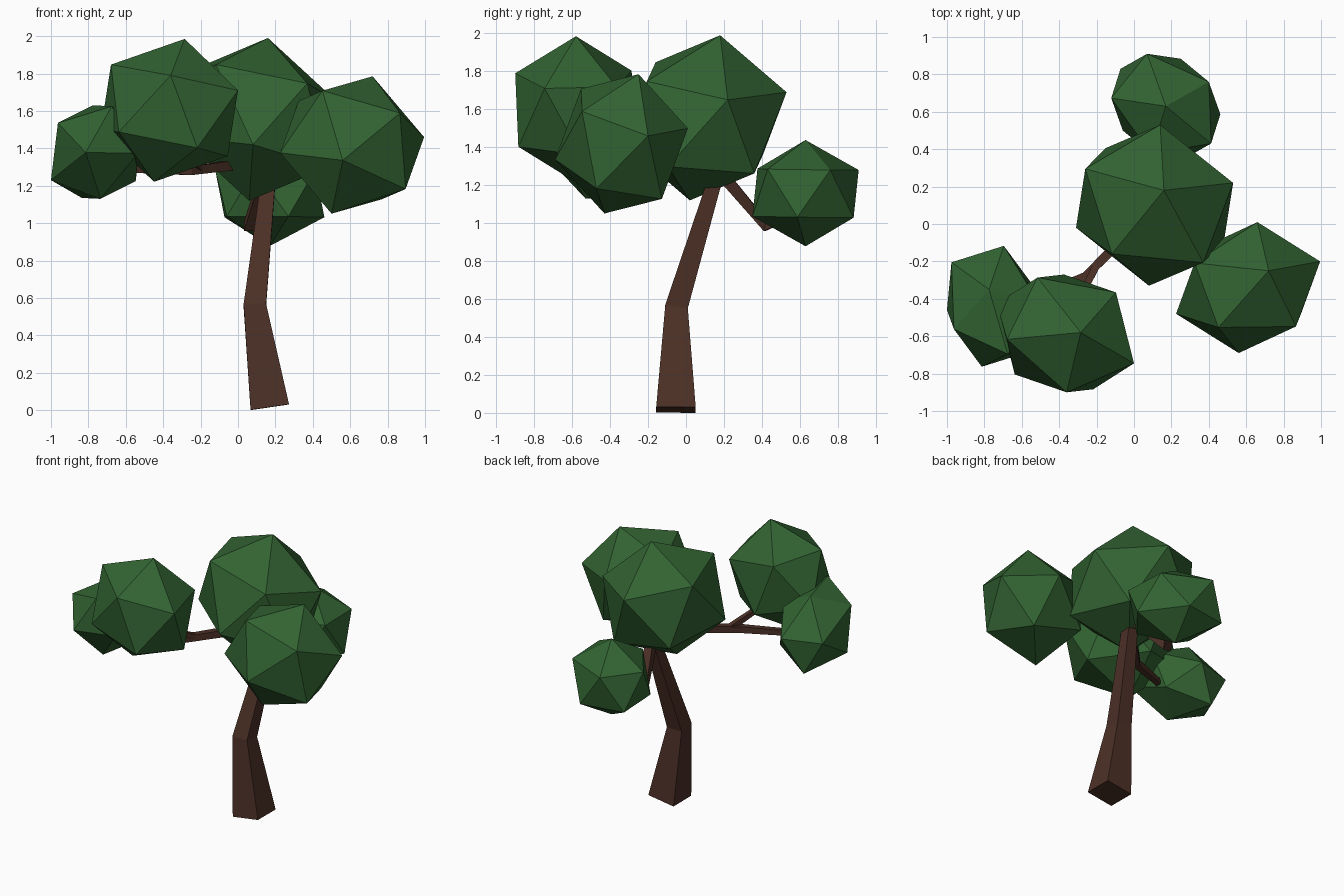
import bpy
import bmesh
from mathutils import Vector, Matrix

if "Cube" in bpy.data.objects:
    bpy.data.objects.remove(bpy.data.objects["Cube"])


def material(name, color):
    m = bpy.data.materials.new(name)
    m.diffuse_color = (*color, 1.0)
    m.use_nodes = True
    m.node_tree.nodes["Principled BSDF"].inputs["Base Color"].default_value = m.diffuse_color
    return m


green = material("leaf_green", (0.032, 0.125, 0.032))
brown = material("bark_brown", (0.072, 0.030, 0.020))


def add_object(name, bm, mat):
    bmesh.ops.recalc_face_normals(bm, faces=bm.faces[:])
    mesh = bpy.data.meshes.new(name)
    bm.to_mesh(mesh)
    bm.free()
    mesh.materials.append(mat)
    obj = bpy.data.objects.new(name, mesh)
    bpy.context.collection.objects.link(obj)
    return obj


def columns(a, b, c):
    return Matrix((a, b, c)).transposed()


def leaf_clump(name, center, a, b, c):
    """Icosahedron stretched so that one of its faces has corners a, b, c (from the center)."""
    bm = bmesh.new()
    bmesh.ops.create_icosphere(bm, subdivisions=1, radius=1.0)
    bm.faces.ensure_lookup_table()
    corner = [v.co.copy() for v in bm.faces[0].verts]
    fit = columns(a, b, c) @ columns(*corner).inverted()
    for v in bm.verts:
        v.co = fit @ v.co + Vector(center)
    return add_object(name, bm, green)


def limb(name, points, ref):
    """Square-section limb through (x, y, z, half_width) points."""
    bm = bmesh.new()
    pos = [Vector(p[:3]) for p in points]
    rings = []
    for i, p in enumerate(points):
        t = Vector()
        if i > 0:
            t += (pos[i] - pos[i - 1]).normalized()
        if i < len(pos) - 1:
            t += (pos[i + 1] - pos[i]).normalized()
        t.normalize()
        u = Vector(ref)
        u = (u - t * u.dot(t)).normalized()
        w = t.cross(u)
        rings.append([bm.verts.new(pos[i] + p[3] * (u * su + w * sw))
                      for su, sw in ((-1, -1), (1, -1), (1, 1), (-1, 1))])
    for r0, r1 in zip(rings, rings[1:]):
        for k in range(4):
            j = (k + 1) % 4
            bm.faces.new((r0[k], r0[j], r1[j], r1[k]))
    bm.faces.new(rings[0])
    bm.faces.new(rings[-1])
    return add_object(name, bm, brown)


# Leaf clumps
leaf_clump("crown_leaves", (0.11, 0.10, 1.555),
           (0.05, 0.08, 0.435), (0.03, 0.43, 0.135), (0.42, 0.12, 0.095))
leaf_clump("right_leaves", (0.61, -0.34, 1.418),
           (0.11, 0.09, 0.367), (0.05, 0.35, 0.082), (0.385, 0.14, 0.042))
leaf_clump("front_left_leaves", (-0.367, -0.585, 1.603),
           (0.082, 0.005, 0.382), (0.367, -0.16, 0.107), (0.007, -0.315, 0.187))
leaf_clump("far_left_leaves", (-0.755, -0.44, 1.38),
           (-0.02, 0.09, 0.25), (0.08, -0.255, 0.245), (0.245, 0.02, 0.15))
leaf_clump("back_leaves", (0.17, 0.63, 1.158),
           (0.0, 0.0, 0.28), (-0.10, 0.28, 0.122), (0.23, 0.13, 0.122))

# Bent trunk, tapering into the crown
limb("trunk", [(0.17, -0.053, 0.016, 0.104), (0.09, -0.05, 0.56, 0.06),
               (0.165, 0.16, 1.25, 0.037)], (1, 0, 0))

# Branches
limb("left_branch", [(0.15, 0.13, 1.30, 0.03), (-0.03, -0.05, 1.31, 0.026),
                     (-0.26, -0.28, 1.28, 0.023), (-0.62, -0.42, 1.29, 0.018)], (0, 0, 1))
limb("front_left_twig", [(-0.20, -0.22, 1.29, 0.02), (-0.33, -0.48, 1.42, 0.015)], (0, 0, 1))
limb("back_branch", [(0.16, 0.17, 1.28, 0.033), (0.06, 0.42, 0.985, 0.028),
                     (0.13, 0.55, 1.04, 0.02)], (1, 0, 0))
